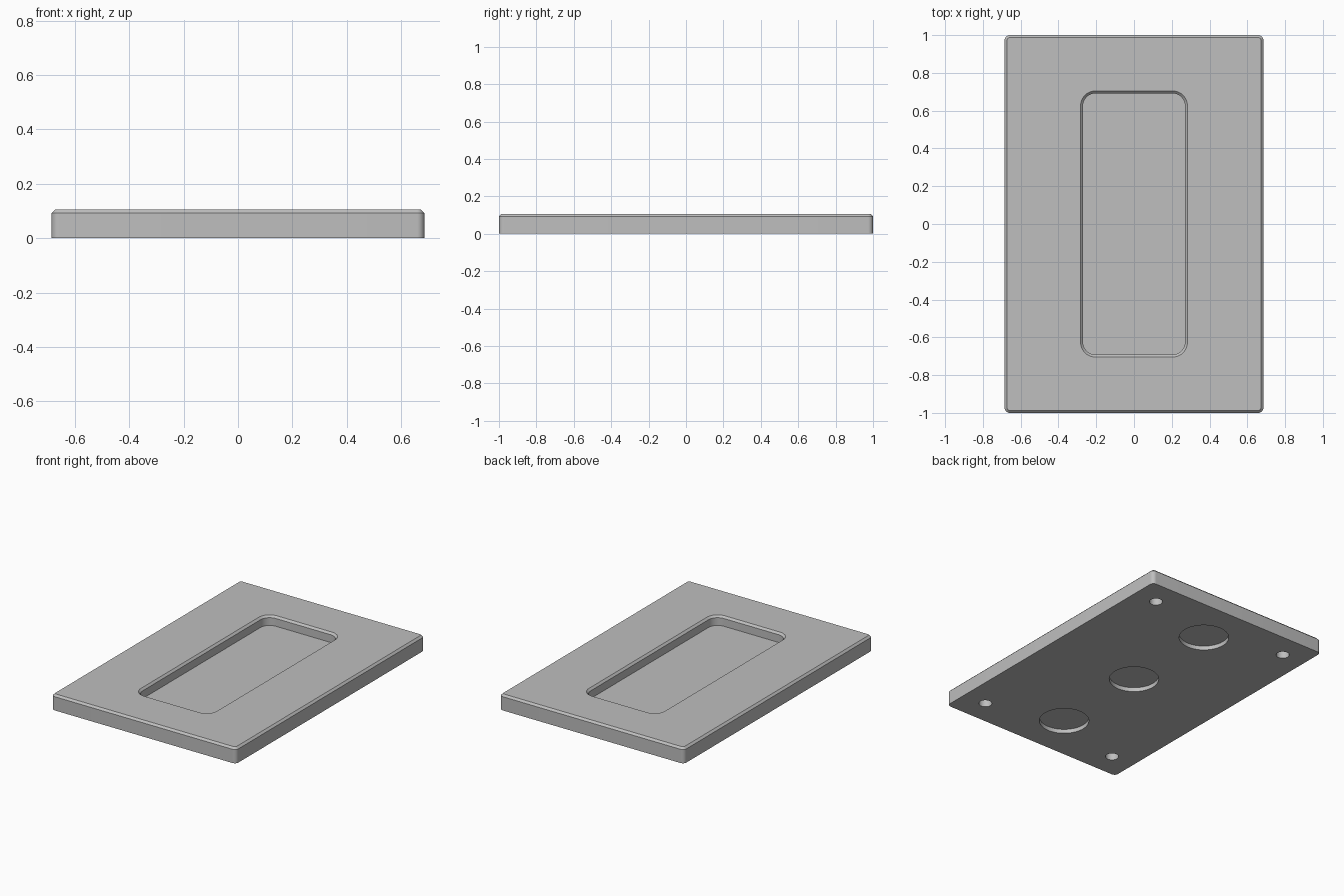
import bpy, bmesh, math

if "Cube" in bpy.data.objects:
    bpy.data.objects.remove(bpy.data.objects["Cube"])

HEIGHT = 0.105
CHAMFER = 0.013

grey = bpy.data.materials.new("light_grey")
grey.use_nodes = True
colour = (0.52, 0.52, 0.52, 1)
grey.diffuse_color = colour
grey.node_tree.nodes["Principled BSDF"].inputs["Base Color"].default_value = colour


def rounded_outline(hx, hy, r, steps=10):
    """Counter-clockwise outline of a rectangle with rounded corners."""
    points = []
    for corner, (sx, sy) in enumerate([(1, 1), (-1, 1), (-1, -1), (1, -1)]):
        for i in range(steps + 1):
            a = math.pi / 2 * (corner + i / steps)
            points.append((sx * (hx - r) + r * math.cos(a),
                           sy * (hy - r) + r * math.sin(a)))
    return points


def loft(name, sections):
    """Closed solid through rounded rectangles given as (hx, hy, r, z)."""
    bm = bmesh.new()
    rings = [[bm.verts.new((x, y, z)) for x, y in rounded_outline(hx, hy, r)]
             for hx, hy, r, z in sections]
    for low, high in zip(rings, rings[1:]):
        n = len(low)
        for i in range(n):
            j = (i + 1) % n
            bm.faces.new((low[i], low[j], high[j], high[i]))
    bm.faces.new(rings[0][::-1])
    bm.faces.new(rings[-1])
    mesh = bpy.data.meshes.new(name)
    bm.to_mesh(mesh)
    bm.free()
    mesh.materials.append(grey)
    obj = bpy.data.objects.new(name, mesh)
    bpy.context.collection.objects.link(obj)
    return obj


def cylinder(name, x, y, radius, depth):
    """Cutter sunk into the underside by the given depth."""
    bpy.ops.mesh.primitive_cylinder_add(vertices=48, radius=radius, depth=depth * 2,
                                        location=(x, y, 0))
    obj = bpy.context.object
    obj.name = name
    obj.data.materials.append(grey)
    return obj


# Plate with rounded corners and a chamfered top edge
plate = loft("plate", [
    (0.685, 1.0, 0.027, 0),
    (0.685, 1.0, 0.027, HEIGHT - CHAMFER),
    (0.685 - CHAMFER, 1.0 - CHAMFER, 0.027 - CHAMFER, HEIGHT)])

# Recess in the top, with a chamfered rim
cutters = [loft("recess_cutter", [
    (0.27, 0.692, 0.067, 0.04),
    (0.27, 0.692, 0.067, HEIGHT - CHAMFER),
    (0.27 + 2 * CHAMFER, 0.692 + 2 * CHAMFER, 0.067 + 2 * CHAMFER, HEIGHT + CHAMFER)])]

# Three shallow round pockets in the underside
for y in (-0.68, 0, 0.68):
    cutters.append(cylinder("disc_pocket_cutter", 0, y, 0.155, 0.028))

# Four blind screw holes near the corners
for x in (-0.517, 0.517):
    for y in (-0.83, 0.83):
        cutters.append(cylinder("screw_hole_cutter", x, y, 0.041, 0.067))

bpy.ops.object.select_all(action="DESELECT")
plate.select_set(True)
bpy.context.view_layer.objects.active = plate
for cutter in cutters:
    cutter.hide_render = True
    cut = plate.modifiers.new("cut", "BOOLEAN")
    cut.operation = "DIFFERENCE"
    cut.solver = "EXACT"
    cut.object = cutter
    bpy.ops.object.modifier_apply(modifier=cut.name)
    bpy.data.objects.remove(cutter)

bpy.ops.object.shade_smooth_by_angle(angle=math.radians(30))
